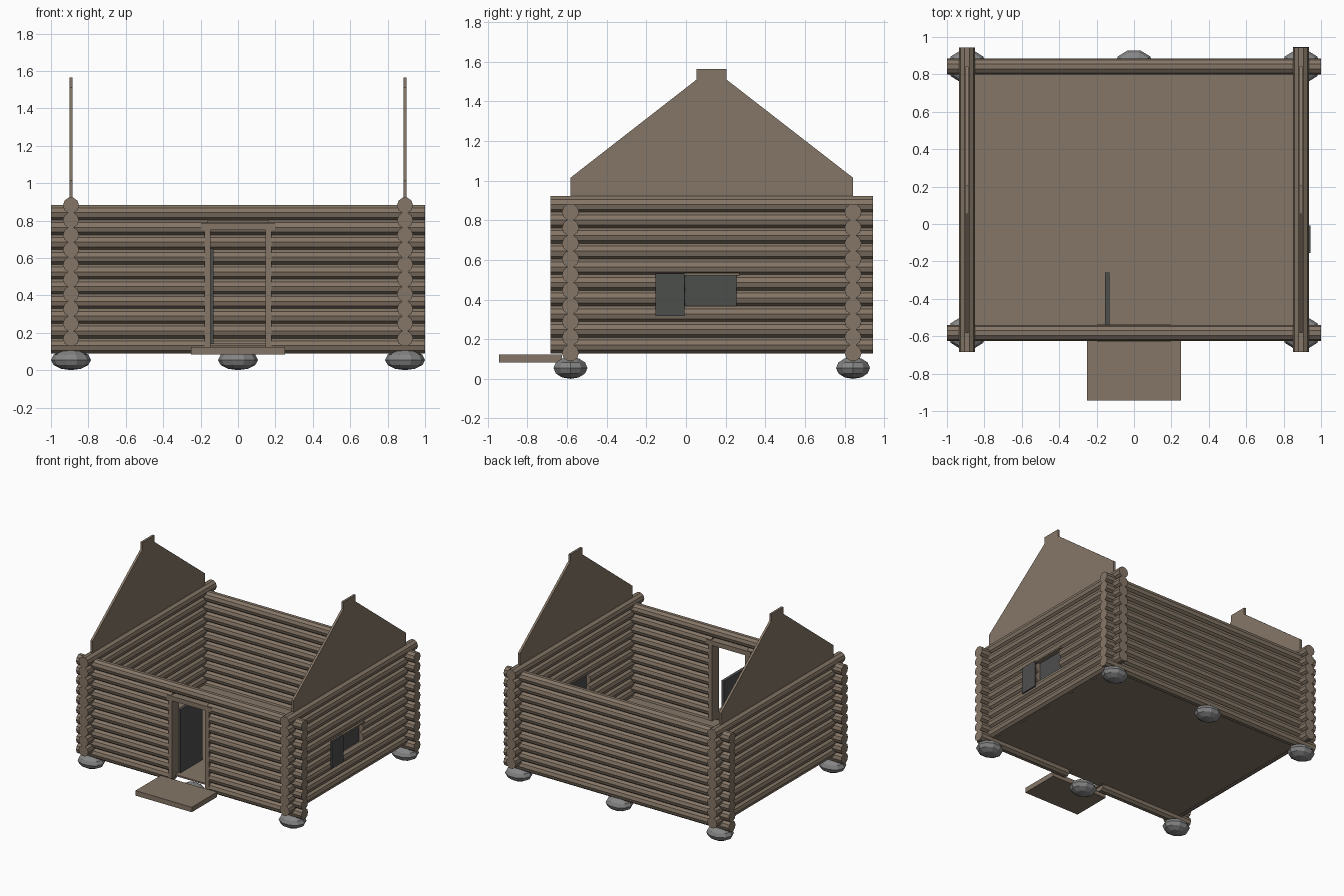
import bpy, bmesh, math
from mathutils import Matrix

if "Cube" in bpy.data.objects:
    bpy.data.objects.remove(bpy.data.objects["Cube"])


def material(name, rgb):
    m = bpy.data.materials.new(name)
    m.diffuse_color = (*rgb, 1)
    m.use_nodes = True
    m.node_tree.nodes["Principled BSDF"].inputs["Base Color"].default_value = m.diffuse_color
    return m


WOOD = material("brown wood", (0.235, 0.183, 0.135))
STONE = material("grey stone", (0.235, 0.235, 0.235))
DARK = material("dark panel", (0.073, 0.077, 0.073))


def finish(name, bm, mat):
    bmesh.ops.recalc_face_normals(bm, faces=bm.faces)
    me = bpy.data.meshes.new(name)
    bm.to_mesh(me)
    bm.free()
    me.materials.append(mat)
    ob = bpy.data.objects.new(name, me)
    bpy.context.collection.objects.link(ob)
    return ob


def box(name, x, y, z, mat=WOOD):
    bm = bmesh.new()
    size = [b - a for a, b in (x, y, z)]
    mid = [(a + b) / 2 for a, b in (x, y, z)]
    bmesh.ops.create_cube(bm, size=1, matrix=Matrix.Translation(mid) @ Matrix.Diagonal((*size, 1)))
    return finish(name, bm, mat)


def add_log(bm, axis, start, end, side, z):
    # ten-sided log with flat top, running along x or y
    mid = (start + end) / 2
    if axis == 'x':
        place = Matrix.Translation((mid, side, z)) @ Matrix.Rotation(math.pi / 2, 4, 'Y')
        turn = math.pi / 10
    else:
        place = Matrix.Translation((side, mid, z)) @ Matrix.Rotation(math.pi / 2, 4, 'X')
        turn = 0
    ends = bmesh.ops.create_cone(bm, cap_ends=True, segments=10, radius1=R, radius2=R, depth=end - start)
    # put one vertex on the horizontal axis so the top is flat
    v0 = ends['verts'][0].co
    turn = (math.pi / 2 if axis == 'x' else 0) - math.atan2(v0.y, v0.x)
    bmesh.ops.transform(bm, matrix=place @ Matrix.Rotation(turn, 4, 'Z'), verts=ends['verts'])


def log_wall(name, axis, start, end, side, z0, gap=None, gap_rows=()):
    bm = bmesh.new()
    for i in range(10):
        z = z0 + i * PITCH
        if i in gap_rows:
            add_log(bm, axis, start, gap[0], side, z)
            add_log(bm, axis, gap[1], end, side, z)
        else:
            add_log(bm, axis, start, end, side, z)
    return finish(name, bm, WOOD)


R, PITCH = 0.043, 0.079
FRONT, BACK, SIDE = -0.583, 0.843, 0.893

# Log walls, with the door gap in front and the window gap on the right
log_wall("front_wall", 'x', -1, 1, FRONT, 0.131, (-0.16, 0.16), range(9))
log_wall("back_wall", 'x', -1, 1, BACK, 0.131)
log_wall("left_wall", 'y', -0.685, 0.945, -SIDE, 0.17)
log_wall("right_wall", 'y', -0.685, 0.945, SIDE, 0.17, (-0.005, 0.255), (3, 4))

# Gable boards
profile = [(FRONT, 0.88), (BACK, 0.88), (BACK, 1.015), (0.205, 1.51),
           (0.205, 1.565), (0.053, 1.565), (0.053, 1.51), (FRONT, 1.015)]
for name, x in (("left_gable", -SIDE), ("right_gable", SIDE)):
    bm = bmesh.new()
    face = bm.faces.new([bm.verts.new((x - 0.009, y, z)) for y, z in profile])
    new = bmesh.ops.extrude_face_region(bm, geom=[face])['geom']
    bmesh.ops.translate(bm, vec=(0.018, 0, 0), verts=[v for v in new if isinstance(v, bmesh.types.BMVert)])
    finish(name, bm, WOOD)

# Floor and doorstep
box("floor", (-SIDE, SIDE), (FRONT, BACK), (0.13, 0.142))
box("doorstep", (-0.25, 0.25), (-0.943, -0.625), (0.083, 0.123))

# Door frame and the open door
for name, s in (("left_door_post", -1), ("right_door_post", 1)):
    box(name, sorted((s * 0.147, s * 0.18)), (-0.627, -0.54), (0.125, 0.75))
box("door_lintel", (-0.198, 0.198), (-0.627, -0.538), (0.75, 0.787))
box("door", (-0.156, -0.132), (-0.54, -0.26), (0.142, 0.65), DARK)

# Window pane, head board and open shutter
box("window_pane", (0.888, 0.898), (-0.005, 0.255), (0.366, 0.525), DARK)
box("window_head", (0.89, 0.936), (-0.01, 0.27), (0.521, 0.533))
box("shutter", (0.931, 0.944), (-0.155, -0.008), (0.317, 0.531), DARK)

# Foundation stones
for row, y in (("front", FRONT), ("back", BACK)):
    for col, x in (("left", -SIDE), ("middle", 0), ("right", SIDE)):
        bm = bmesh.new()
        bmesh.ops.create_uvsphere(
            bm, u_segments=10, v_segments=6, radius=1,
            matrix=Matrix.Translation((x, y, 0.055)) @ Matrix.Diagonal((0.107, 0.09, 0.055, 1))
            @ Matrix.Rotation(math.pi / 2, 4, 'Z'))
        finish(f"{row}_{col}_stone", bm, STONE)
